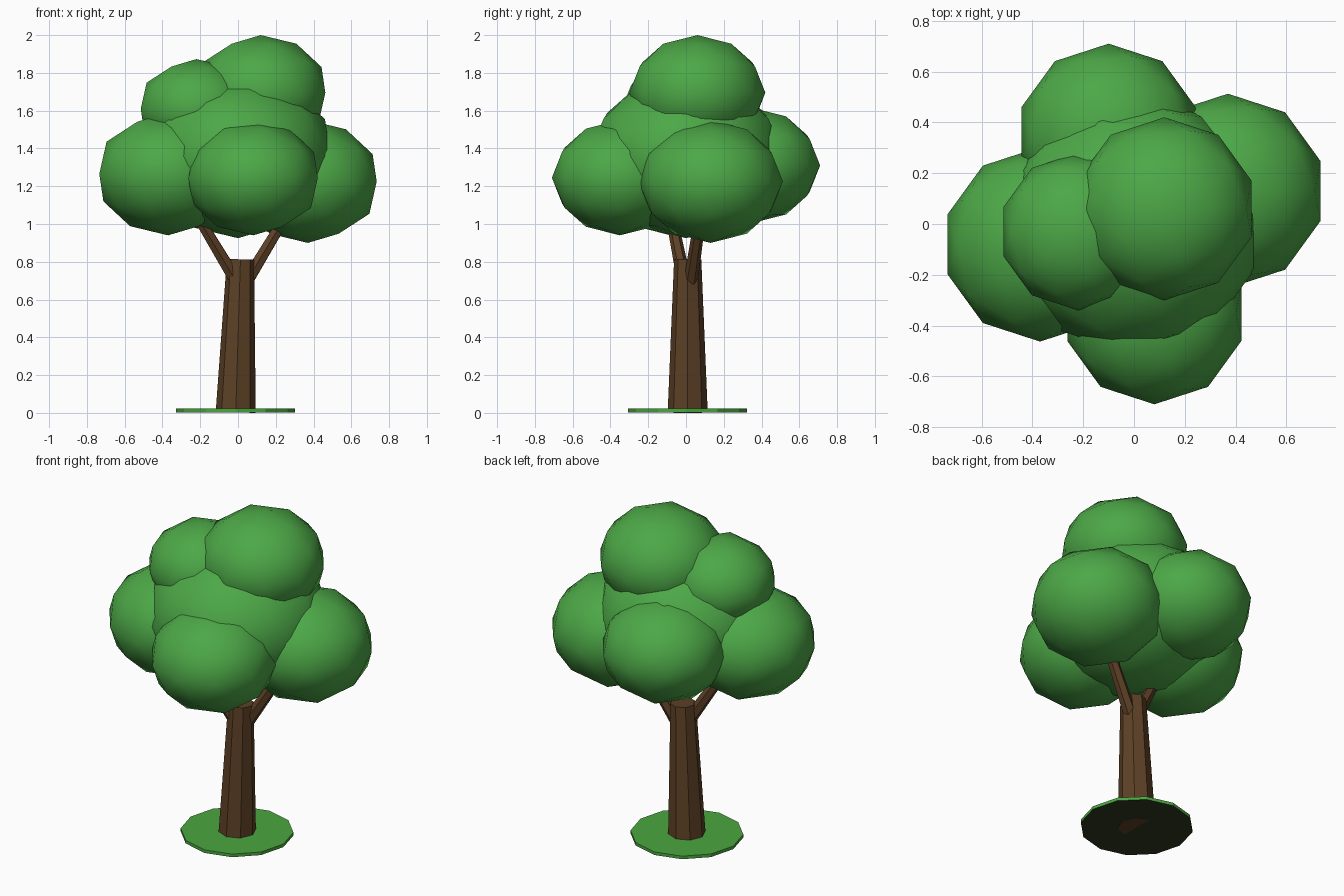
import bpy, math
from mathutils import Vector

if "Cube" in bpy.data.objects:
    bpy.data.objects.remove(bpy.data.objects["Cube"])


def material(name, rgb):
    m = bpy.data.materials.new(name)
    m.diffuse_color = (*rgb, 1)
    m.use_nodes = True
    m.node_tree.nodes["Principled BSDF"].inputs["Base Color"].default_value = m.diffuse_color
    return m


leaf = material("leaf_green", (0.073, 0.39, 0.063))
grass = material("grass_green", (0.07, 0.38, 0.05))
soil = material("dark_soil", (0.028, 0.04, 0.014))
bark = material("bark_brown", (0.11, 0.052, 0.019))


def finish(name, mat, smooth=False):
    ob = bpy.context.object
    ob.name = name
    ob.data.materials.append(mat)
    for p in ob.data.polygons:
        p.use_smooth = smooth
    return ob


def limb(name, start, end, r1, r2, sides, mat):
    """Tapered flat-sided cylinder between two points."""
    a, b = Vector(start), Vector(end)
    d = b - a
    bpy.ops.mesh.primitive_cone_add(vertices=sides, radius1=r1, radius2=r2,
                                    depth=d.length, location=(a + b) / 2)
    ob = finish(name, mat)
    ob.rotation_mode = 'QUATERNION'
    ob.rotation_quaternion = Vector((0, 0, 1)).rotation_difference(d)
    return ob


def blob(name, centre, r, rz):
    """Squashed low-poly leaf clump."""
    bpy.ops.mesh.primitive_ico_sphere_add(subdivisions=2, radius=1, location=centre)
    bpy.context.object.scale = (r, r, rz)
    finish(name, leaf, True)


# Grass disc at the foot, with a dark underside
disc = limb("grass_disc", (-0.012, 0.008, 0.003), (-0.012, 0.008, 0.022),
            0.315, 0.315, 12, grass)
disc.data.materials.append(soil)
for p in disc.data.polygons:
    if p.normal.z < -0.5:
        p.material_index = 1

# Slightly leaning trunk and two branches
limb("trunk", (-0.012, 0.009, 0.003), (0.013, 0.009, 0.813), 0.106, 0.072, 8, bark)
limb("branch_right", (0.048, 0.025, 0.70), (0.35, 0.10, 1.2), 0.038, 0.026, 6, bark)
limb("branch_left", (-0.01, -0.01, 0.70), (-0.31, -0.11, 1.2), 0.038, 0.026, 6, bark)

# Leaf clumps: name, centre, horizontal radius, vertical radius
for args in (
    ("leaves_middle", (0.0, 0.0, 1.36), 0.515, 0.435),
    ("leaves_left", (-0.37, -0.08, 1.265), 0.383, 0.325),
    ("leaves_right", (0.37, 0.13, 1.225), 0.383, 0.325),
    ("leaves_front", (0.08, -0.35, 1.245), 0.36, 0.305),
    ("leaves_back", (-0.10, 0.35, 1.31), 0.36, 0.305),
    ("leaves_top", (0.12, 0.06, 1.695), 0.36, 0.305),
    ("leaves_upper_left", (-0.22, -0.03, 1.61), 0.31, 0.263),
):
    blob(*args)
